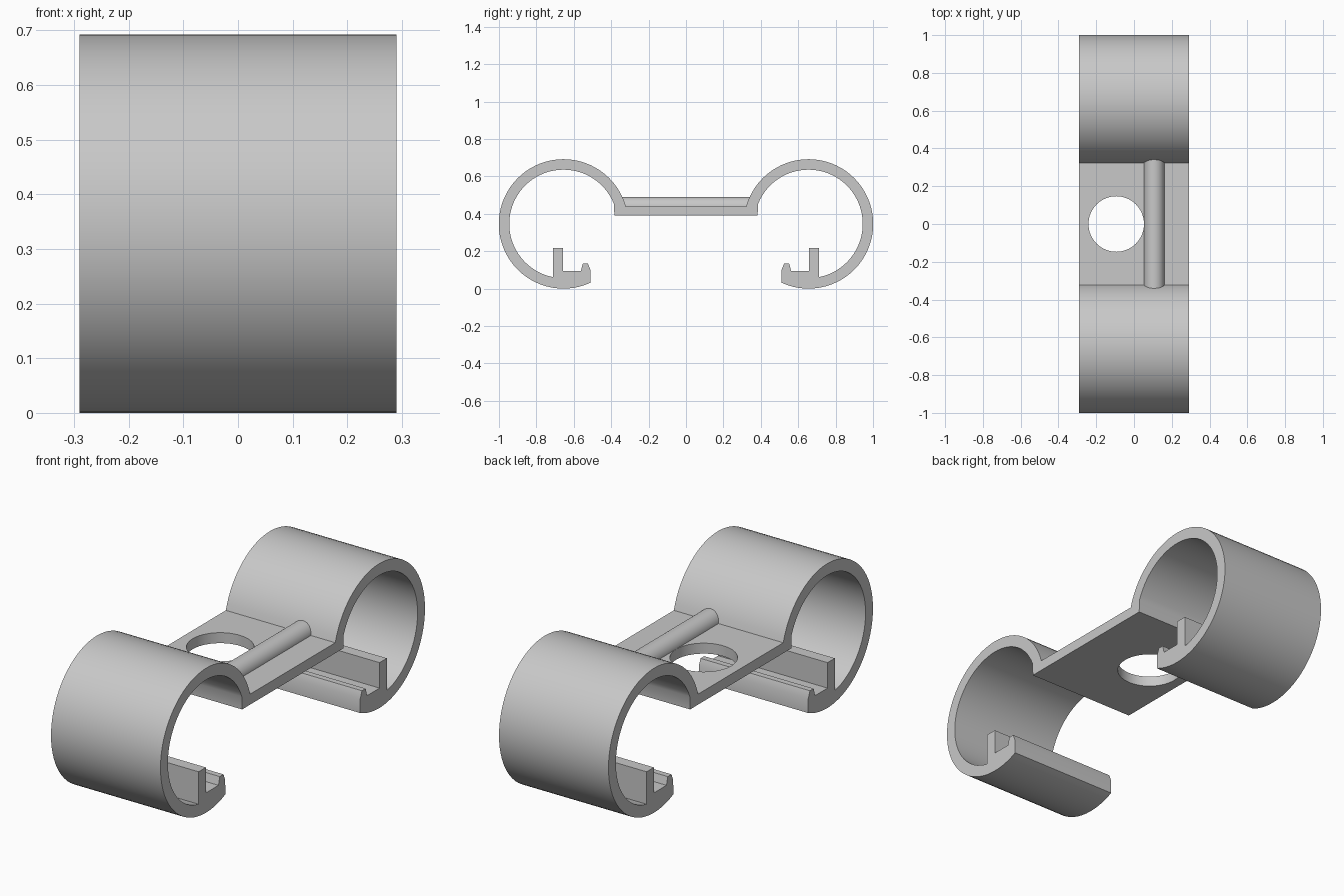
import bpy, bmesh, math

if "Cube" in bpy.data.objects:
    bpy.data.objects.remove(bpy.data.objects["Cube"])

HALF_W = 0.29
CY, CZ, R_OUT, R_IN = 0.655, 0.346, 0.346, 0.29

grey = bpy.data.materials.new("light grey")
grey.diffuse_color = (0.58, 0.58, 0.58, 1)
grey.use_nodes = True
grey.node_tree.nodes["Principled BSDF"].inputs["Base Color"].default_value = grey.diffuse_color


def arc(r, a0, a1, n):
    return [(CY + r * math.cos(a0 + (a1 - a0) * i / n),
             CZ + r * math.sin(a0 + (a1 - a0) * i / n)) for i in range(n + 1)]


def extrude(name, points, direction):
    """Extrude a closed loop of 3D points along a vector."""
    bm = bmesh.new()
    face = bm.faces.new([bm.verts.new(p) for p in points])
    res = bmesh.ops.extrude_face_region(bm, geom=[face], use_keep_orig=True)
    moved = [g for g in res["geom"] if isinstance(g, bmesh.types.BMVert)]
    bmesh.ops.translate(bm, vec=direction, verts=moved)
    bmesh.ops.recalc_face_normals(bm, faces=bm.faces)
    mesh = bpy.data.meshes.new(name)
    bm.to_mesh(mesh)
    bm.free()
    mesh.materials.append(grey)
    ob = bpy.data.objects.new(name, mesh)
    bpy.context.collection.objects.link(ob)
    return ob


def select_only(ob):
    bpy.ops.object.select_all(action='DESELECT')
    ob.select_set(True)
    bpy.context.view_layer.objects.active = ob


# Half of the bracket section: outer ring, lip, post, inner ring, plate underside
half = arc(R_OUT, math.atan2(0.094, -0.332), math.atan2(-0.312, -0.144), 56)
half += [(0.511, 0.10), (0.524, 0.133), (0.552, 0.133), (0.562, 0.095),
         (0.657, 0.095), (0.657, 0.217), (0.712, 0.217)]
half += arc(R_IN, math.atan2(-0.2843, 0.057), math.atan2(0.106, -0.27), 48)
half += [(0.383, 0.39)]

# Bracket: mirrored section extruded across the width
section = half + [(-y, z) for y, z in reversed(half)]
bracket = extrude("double_clip_bracket", [(-HALF_W, y, z) for y, z in section],
                  (2 * HALF_W, 0, 0))

# Round hole through the plate
bpy.ops.mesh.primitive_cylinder_add(vertices=64, radius=0.147, depth=0.2,
                                    location=(-0.094, 0, 0.415))
cutter = bpy.context.object
cutter.name = "hole_cutter"
cutter.hide_render = True
cutter.data.materials.append(grey)
select_only(bracket)
mod = bracket.modifiers.new("hole", 'BOOLEAN')
mod.operation = 'DIFFERENCE'
mod.solver = 'EXACT'
mod.object = cutter
bpy.ops.object.modifier_apply(modifier=mod.name)
bpy.data.objects.remove(cutter)

# Rounded rib on the plate, running into both rings
R_RIB = 0.054
rib_pts = [(0.107 + R_RIB * math.cos(math.pi * i / 24), -0.345,
            0.436 + R_RIB * math.sin(math.pi * i / 24)) for i in range(25)]
rib = extrude("plate_rib", rib_pts, (0, 0.69, 0))

for ob in (bracket, rib):
    select_only(ob)
    bpy.ops.object.shade_smooth_by_angle(angle=math.radians(25))
